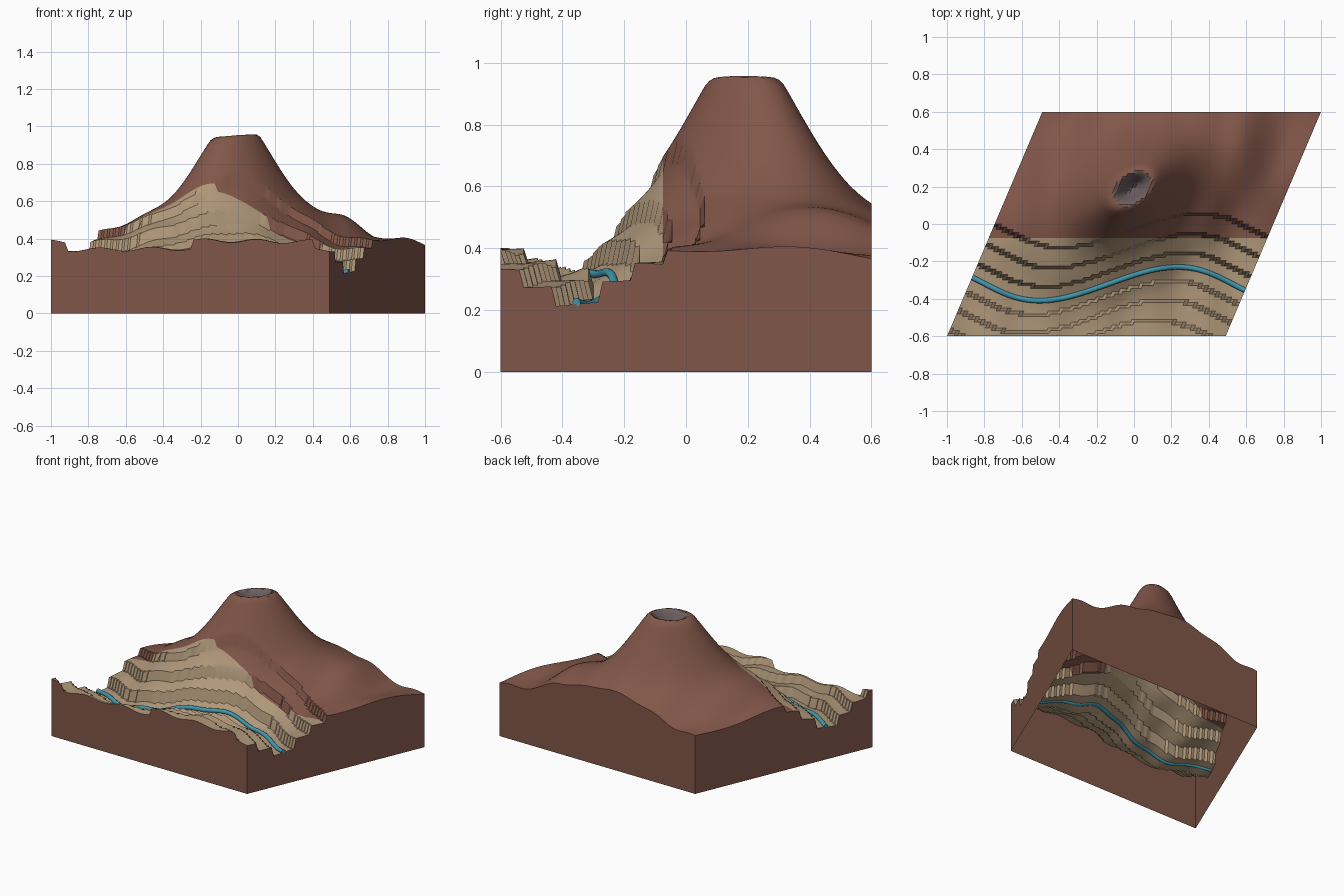
import bpy, bmesh
from math import sin, cos, exp, hypot, pi

cube = bpy.data.objects.get("Cube")
if cube:
    bpy.data.objects.remove(cube)

HALF_U, HALF_V, SHEAR = 0.745, 0.6, 0.425
CELLS = 80
VENT = (-0.09, 0.19)
TERRACES = ((0.283, 0.045), (0.175, 0.057), (0.075, 0.065))  # reach, drop


def material(name, color):
    m = bpy.data.materials.new(name)
    m.use_nodes = True
    m.diffuse_color = (*color, 1)
    m.node_tree.nodes["Principled BSDF"].inputs["Base Color"].default_value = (*color, 1)
    return m


brown = material("brown earth", (0.222, 0.094, 0.066))
sand = material("canyon sand", (0.434, 0.314, 0.195))
grey = material("crater grey", (0.156, 0.117, 0.122))
blue = material("river blue", (0.051, 0.305, 0.413))


def river_line(u):
    return -0.32 + 0.09 * sin(4.75 * u)


def bump(a, b, wide, deep):
    return exp(-(a / wide) ** 2 - (b / deep) ** 2)


def vent_distance(u, v):
    return hypot(u - VENT[0], v - VENT[1])


def ground(u, v):
    """Rolling land with the volcano, before the canyon is cut."""
    x = u + SHEAR * v
    r = vent_distance(u, v)
    land = 0.385 + 0.01 * cos(22.4 * (x + 0.18)) * min(1, r / 0.6) ** 2
    land += 0.06 * bump(x - 0.57, v - 0.42, 0.1, 0.28)
    land += 0.03 * bump(u + 0.7, v, 0.22, 0.25)
    land += 0.02 * bump(u - 0.72, v - 0.25, 0.1, 0.2)
    land -= 0.025 * bump(u - 0.75, v - 0.65, 0.2, 0.2)
    # volcano flank with a broad foot
    cone = 0.7 * exp(-(r / 0.3) ** 1.6) + 0.03 * exp(-((r - 0.48) / 0.13) ** 2)
    rim = 0.59 + 0.1 * (u - VENT[0])
    # soften the cone into the rim, then sink the crater
    over = max(0, cone - rim + 0.05)
    cone -= over * over / (over + 0.05)
    if r < 0.1:
        cone -= 0.07 * (1 + cos(pi * r / 0.1))
    return land + cone


def height(u, v):
    d = abs(v - river_line(u))
    return ground(u, v) - sum(drop for reach, drop in TERRACES if d < reach)


def finish(obj, mats, angle):
    for m in mats:
        obj.data.materials.append(m)
    bpy.ops.object.select_all(action="DESELECT")
    obj.select_set(True)
    bpy.context.view_layer.objects.active = obj
    bpy.ops.object.shade_smooth_by_angle(angle=angle)


def make_object(name, bm):
    mesh = bpy.data.meshes.new(name)
    bm.to_mesh(mesh)
    bm.free()
    obj = bpy.data.objects.new(name, mesh)
    bpy.context.collection.objects.link(obj)
    return obj


# Land surface: a grid raised by the height rule and sheared
bm = bmesh.new()
bmesh.ops.create_grid(bm, x_segments=CELLS, y_segments=CELLS, size=1)
for vert in bm.verts:
    u, v = vert.co.x * HALF_U, vert.co.y * HALF_V
    vert.co = (u + SHEAR * v, v, height(u, v))
for face in bm.faces:
    c = face.calc_center_median()
    if vent_distance(c.x - SHEAR * c.y, c.y) < 0.09:
        face.material_index = 2
    elif c.y < -0.08:
        face.material_index = 1

# Side walls: the border dropped to the ground, open below
border = [e for e in bm.edges if e.is_boundary]
result = bmesh.ops.extrude_edge_only(bm, edges=border)
for item in result["geom"]:
    if isinstance(item, bmesh.types.BMVert):
        item.co.z = 0
    elif isinstance(item, bmesh.types.BMFace):
        item.material_index = 0
bmesh.ops.recalc_face_normals(bm, faces=bm.faces)
top = max(bm.faces, key=lambda f: abs(f.normal.z))
if top.normal.z < 0:
    bmesh.ops.reverse_faces(bm, faces=bm.faces)
finish(make_object("volcano_land", bm), (brown, sand, grey), 0.5)

# River: a round tube following the canyon floor
STEPS, SIDES, RADIUS = 90, 10, 0.014
bm = bmesh.new()
rings = []
for i in range(STEPS + 1):
    u = HALF_U * (2 * i / STEPS - 1)
    v = river_line(u)
    slope = 0.09 * 4.75 * cos(4.75 * u)
    tx, ty = 1 + SHEAR * slope, slope
    length = hypot(tx, ty)
    nx, ny = -ty / length, tx / length
    z = height(u, v) + 0.006
    ring = []
    for k in range(SIDES):
        a = 2 * pi * k / SIDES
        side, up = RADIUS * cos(a), RADIUS * sin(a)
        ring.append(bm.verts.new((u + SHEAR * v + nx * side, v + ny * side, z + up)))
    rings.append(ring)
for first, second in zip(rings, rings[1:]):
    for k in range(SIDES):
        n = (k + 1) % SIDES
        bm.faces.new((first[k], first[n], second[n], second[k]))
bm.faces.new(rings[0])
bm.faces.new(rings[-1])
bmesh.ops.recalc_face_normals(bm, faces=bm.faces)
finish(make_object("river", bm), (blue,), 0.8)
